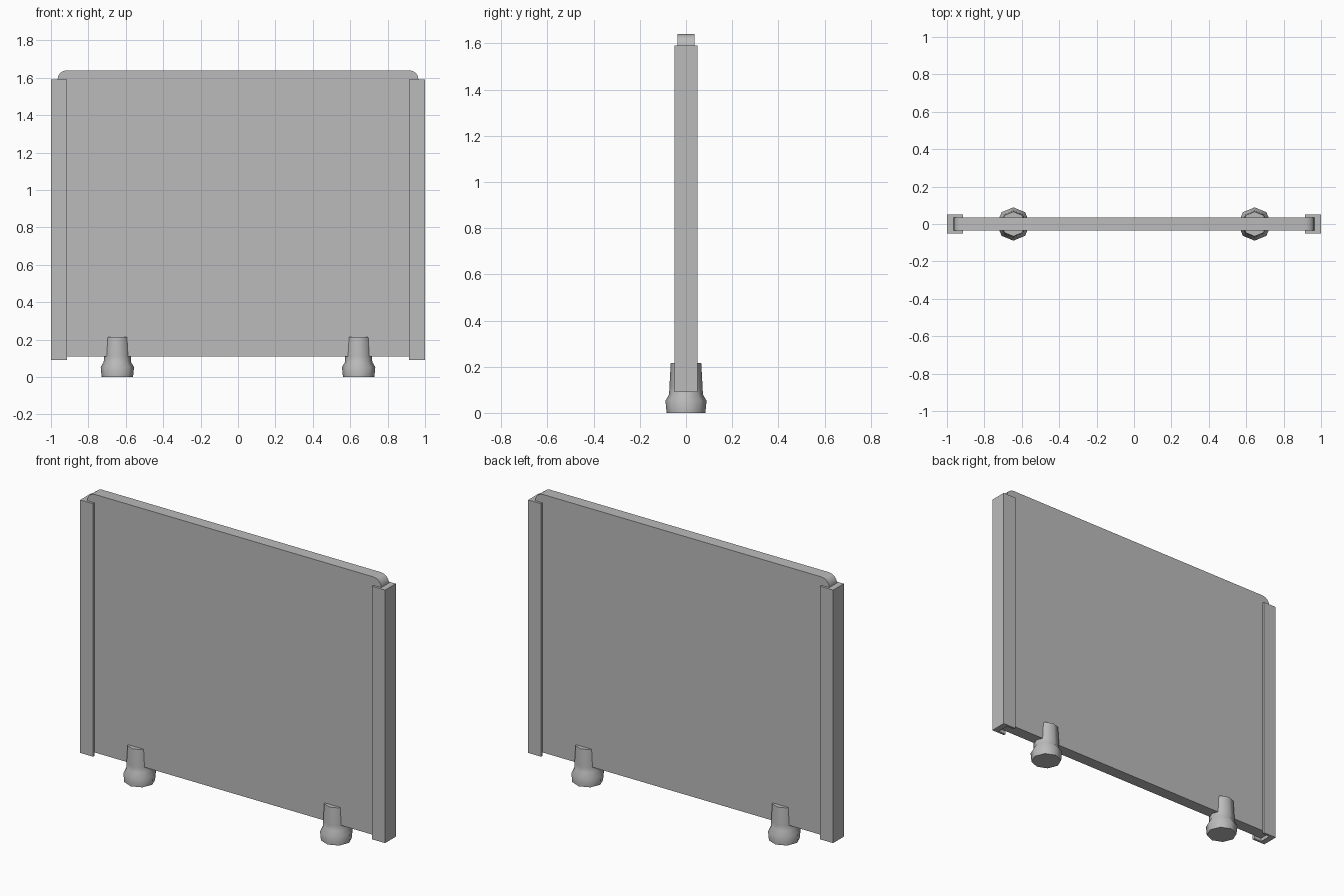
import bpy
import math

cube = bpy.data.objects.get("Cube")
if cube:
    bpy.data.objects.remove(cube, do_unlink=True)

# Single neutral grey
grey = bpy.data.materials.new("neutral_grey")
grey.use_nodes = True
colour = (0.5, 0.5, 0.5, 1)
grey.diffuse_color = colour
grey.node_tree.nodes["Principled BSDF"].inputs["Base Color"].default_value = colour


def add_mesh(name, verts, faces, smooth_angle):
    mesh = bpy.data.meshes.new(name)
    mesh.from_pydata(verts, [], faces)
    mesh.materials.append(grey)
    obj = bpy.data.objects.new(name, mesh)
    bpy.context.collection.objects.link(obj)
    bpy.ops.object.select_all(action="DESELECT")
    obj.select_set(True)
    bpy.context.view_layer.objects.active = obj
    bpy.ops.object.mode_set(mode="EDIT")
    bpy.ops.mesh.select_all(action="SELECT")
    bpy.ops.mesh.normals_make_consistent(inside=False)
    bpy.ops.object.mode_set(mode="OBJECT")
    bpy.ops.object.shade_smooth_by_angle(angle=math.radians(smooth_angle))
    return obj


def loft(name, rings, smooth_angle=30):
    """Skin equal-length rings and cap both ends."""
    n = len(rings[0])
    verts = [v for ring in rings for v in ring]
    faces = [tuple(range(n)), tuple(range(len(verts) - n, len(verts)))]
    for r in range(len(rings) - 1):
        for i in range(n):
            j = (i + 1) % n
            faces.append((r * n + i, r * n + j, (r + 1) * n + j, (r + 1) * n + i))
    return add_mesh(name, verts, faces, smooth_angle)


# Panel with rounded top corners
HALF_W, HALF_T, BOTTOM, TOP, RADIUS = 0.965, 0.036, 0.11, 1.64, 0.05
STEPS = 4
outline = [(-HALF_W, BOTTOM), (HALF_W, BOTTOM)]
for side in (1, -1):
    for k in range(STEPS + 1):
        a = math.pi / 2 * (k if side == 1 else STEPS - k) / STEPS
        outline.append((side * (HALF_W - RADIUS + RADIUS * math.cos(a)),
                        TOP - RADIUS + RADIUS * math.sin(a)))
loft("panel", [[(x, y, z) for x, z in outline] for y in (-HALF_T, HALF_T)])

# Channel-shaped side rails gripping the panel edges
channel = [(0.915, -0.05), (1, -0.05), (1, 0.05), (0.915, 0.05),
           (0.915, HALF_T), (HALF_W, HALF_T), (HALF_W, -HALF_T), (0.915, -HALF_T)]
for name, side in (("left_rail", 1), ("right_rail", -1)):
    loft(name, [[(side * x, y, z) for x, y in channel] for z in (0.09, 1.59)])

# Eight-sided feet: flared base, shoulder and tapered stem straddling the panel
foot_profile = [(0.084, 0), (0.089, 0.053), (0.073, 0.08), (0.072, BOTTOM), (0.066, 0.215)]
SIDES = 8
for name, side in (("left_foot", 1), ("right_foot", -1)):
    rings = []
    for radius, z in foot_profile:
        rings.append([(side * 0.645 + radius * math.cos(math.tau * i / SIDES),
                       radius * math.sin(math.tau * i / SIDES), z)
                      for i in range(SIDES)])
    loft(name, rings, 50)
